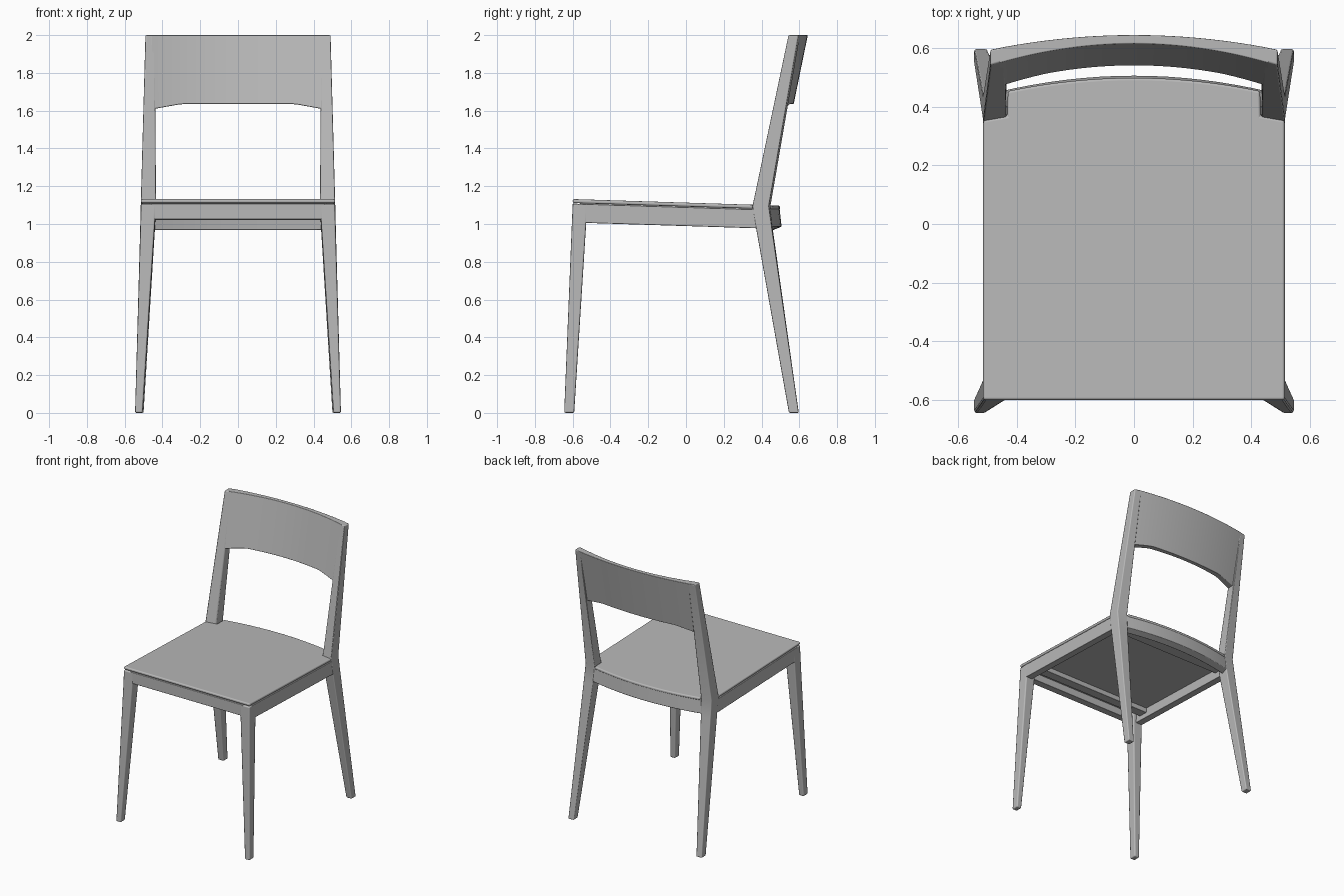
import bpy
import bmesh

cube = bpy.data.objects.get("Cube")
if cube:
    bpy.data.objects.remove(cube, do_unlink=True)

GREY = (0.48, 0.48, 0.48, 1.0)
grey = bpy.data.materials.new("plain_grey")
grey.use_nodes = True
grey.diffuse_color = GREY
grey.node_tree.nodes["Principled BSDF"].inputs["Base Color"].default_value = GREY


def loft(name, rings, bevel=0.006, mirror=False, segments=2):
    """Skin a row of equal-length rings, cap both ends and round the edges."""
    bm = bmesh.new()
    rows = [[bm.verts.new(p) for p in ring] for ring in rings]
    n = len(rows[0])
    for a, b in zip(rows, rows[1:]):
        for i in range(n):
            j = (i + 1) % n
            bm.faces.new((a[i], a[j], b[j], b[i]))
    bm.faces.new(rows[0][::-1])
    bm.faces.new(rows[-1])
    bmesh.ops.recalc_face_normals(bm, faces=bm.faces)
    mesh = bpy.data.meshes.new(name)
    bm.to_mesh(mesh)
    bm.free()
    mesh.materials.append(grey)
    obj = bpy.data.objects.new(name, mesh)
    bpy.context.collection.objects.link(obj)
    bpy.ops.object.select_all(action="DESELECT")
    obj.select_set(True)
    bpy.context.view_layer.objects.active = obj
    bpy.ops.object.shade_smooth_by_angle(angle=0.3)
    if bevel:
        mod = obj.modifiers.new("rounded_edges", "BEVEL")
        mod.width = bevel
        mod.segments = segments
        mod.limit_method = "ANGLE"
        mod.angle_limit = 0.6
        mod.harden_normals = True
    if mirror:
        obj.modifiers.new("other_side", "MIRROR")
    return obj


def level_ring(x0, x1, y0, y1, z, skew=0.0):
    """Horizontal section; skew pushes the inner side backwards."""
    return [(x0, y0 + skew, z), (x1, y0, z), (x1, y1, z), (x0, y1 + skew * 0.7, z)]


def frame_top(y):
    """Height of the sloping seat frame."""
    return 1.108 - 0.0315 * (y + 0.6)


def slab(name, x0, x1, y0, y1, high, low, mirror=False, bevel=0.004):
    """Block whose top and bottom follow the seat slope at given depths."""
    rings = []
    for y in (y0, y1):
        t = frame_top(y)
        rings.append([(x0, y, t - low), (x1, y, t - low),
                      (x1, y, t - high), (x0, y, t - high)])
    return loft(name, rings, bevel, mirror)


def spread(half, count):
    return [half * (2 * i / count - 1) for i in range(count + 1)]


# Tapered front legs
loft("front_legs", [
    level_ring(0.505, 0.545, -0.645, -0.592, 0),
    level_ring(0.440, 0.516, -0.604, -0.528, 1.01),
    level_ring(0.435, 0.514, -0.600, -0.522, 1.107),
], 0.009, True)

# Back legs continuing into the backrest posts
loft("back_legs_and_posts", [
    level_ring(0.500, 0.545, 0.545, 0.597, 0),
    level_ring(0.440, 0.518, 0.372, 0.456, 0.97, 0.006),
    level_ring(0.434, 0.515, 0.351, 0.438, 1.095, 0.014),
    level_ring(0.440, 0.490, 0.541, 0.595, 2.0, 0.014),
], 0.007, True)

# Seat frame rails
slab("side_rails", 0.462, 0.514, -0.57, 0.41, 0.0, 0.1, True)
slab("front_rail", -0.46, 0.46, -0.600, -0.545, 0.0, 0.083)

# Curved rear rail
rear = []
for x in spread(0.465, 16):
    sag = 0.05 * (x / 0.44) ** 2
    rear.append([(x, 0.447 - sag, 1.088), (x, 0.462 - sag, 0.968),
                 (x, 0.506 - sag, 0.986), (x, 0.495 - sag, 1.088)])
loft("rear_rail", rear, 0.004)

# Seat board and the braces below it
slab("seat_board", -0.47, 0.47, -0.56, 0.40, -0.006, 0.03, bevel=0)
slab("front_brace", -0.465, 0.465, -0.49, -0.42, 0.02, 0.065)
slab("rear_brace", -0.465, 0.465, 0.31, 0.40, 0.02, 0.055)

# Seat pad with post notches and a bowed back edge
outline = [(-0.514, -0.6), (0.514, -0.6), (0.514, 0.353), (0.432, 0.368)]
outline += [(-x, 0.498 - 0.045 * (x / 0.43) ** 2) for x in spread(0.43, 16)]
outline += [(-0.432, 0.368), (-0.514, 0.353)]
loft("seat_pad", [[(x, y, frame_top(y) + h) for x, y in outline]
                  for h in (0.003, 0.024)], 0.009, segments=3)

# Curved backrest panel, with its lower edge dipping at both ends
panel = []
for x in spread(0.46, 32):
    bow = (x / 0.49) ** 2
    front, back = 0.615 - 0.075 * bow, 0.645 - 0.05 * bow
    low = 1.635 - 0.025 * max(0.0, abs(x) - 0.3) / 0.14
    lean = 0.205 * (2.0 - low)
    panel.append([(x, front - lean, low), (x, back - lean, low),
                  (x, back, 2.0), (x, front, 2.0)])
loft("backrest", panel, 0.004)
